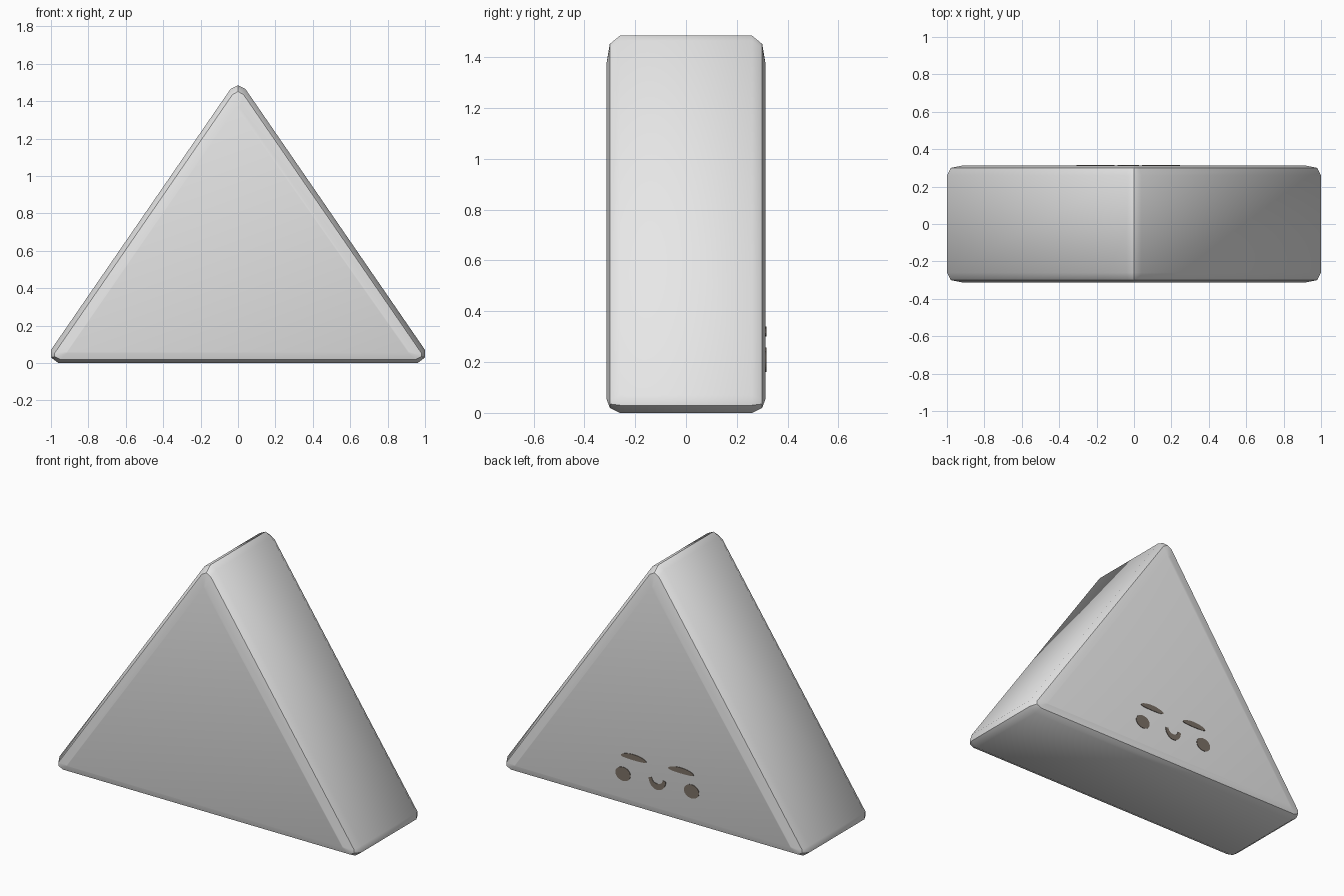
import bpy, bmesh, math

if "Cube" in bpy.data.objects:
    bpy.data.objects.remove(bpy.data.objects["Cube"])

def material(name, col):
    m = bpy.data.materials.new(name)
    m.diffuse_color = (*col, 1)
    m.use_nodes = True
    m.node_tree.nodes["Principled BSDF"].inputs["Base Color"].default_value = m.diffuse_color
    return m

GREY = material("light grey", (0.8, 0.8, 0.8))
BROWN = material("dark brown", (0.2, 0.165, 0.135))

def finish(name, bm, mat):
    bmesh.ops.recalc_face_normals(bm, faces=bm.faces)
    me = bpy.data.meshes.new(name)
    bm.to_mesh(me)
    bm.free()
    me.materials.append(mat)
    ob = bpy.data.objects.new(name, me)
    bpy.context.collection.objects.link(ob)
    return ob

def loft(name, rings, mat):
    """Skin a row of (y, [(x, z), ...]) outlines and cap both ends."""
    bm = bmesh.new()
    loops = [[bm.verts.new((x, y, z)) for x, z in pts] for y, pts in rings]
    n = len(loops[0])
    for a, b in zip(loops, loops[1:]):
        for i in range(n):
            j = (i + 1) % n
            bm.faces.new((a[i], a[j], b[j], b[i]))
    bm.faces.new(loops[0])
    bm.faces.new(loops[-1])
    return finish(name, bm, mat)

# Triangular block: half outlines, stepping in towards the front and back
def full(half):
    return half + [(-x, z) for x, z in reversed(half) if x > 0]

outer = full([(0, 1.485), (0.04, 1.465), (1, 0.07), (1, 0.03), (0.96, 0)])
middle = full([(0, 1.452), (0.03, 1.435), (0.98, 0.054), (0.98, 0.035), (0.95, 0.02)])
inner = full([(0, 1.375), (0.01, 1.368), (0.915, 0.06), (0.914, 0.057), (0.91, 0.055)])
body = loft("triangular_block", [(-0.313, inner), (-0.30, middle), (-0.26, outer),
                                 (0.26, outer), (0.30, middle), (0.313, inner)], GREY)
bpy.context.view_layer.objects.active = body
body.select_set(True)
bpy.ops.object.shade_smooth_by_angle(angle=math.radians(38))

# Painted face on the back, as thin plates
def plate(name, pts):
    return loft(name, [(0.311, pts), (0.316, pts)], BROWN)

def ellipse(cx, cz, rx, rz, arch=0.0, n=24):
    pts = []
    for i in range(n):
        t = 2 * math.pi * i / n
        c = math.cos(t)
        pts.append((cx + rx * c, cz + rz * math.sin(t) - arch * c * c))
    return pts

CX = -0.03
for side, s, dz in (("left", 1, -0.008), ("right", -1, 0.008)):
    plate(side + "_eye", ellipse(CX + s * 0.227, 0.209 + dz, 0.05, 0.041))
    plate(side + "_eyebrow", ellipse(CX + s * 0.157, 0.321 + dz / 3, 0.084, 0.017, 0.006))

# Crescent smile
arc = [math.pi * i / 12 for i in range(13)]
smile = [(CX + 0.057 * math.cos(t), 0.228 - 0.062 * math.sin(t)) for t in arc]
smile += [(CX - 0.036 * math.cos(t), 0.232 - 0.03 * math.sin(t)) for t in arc]
plate("smile", smile)
